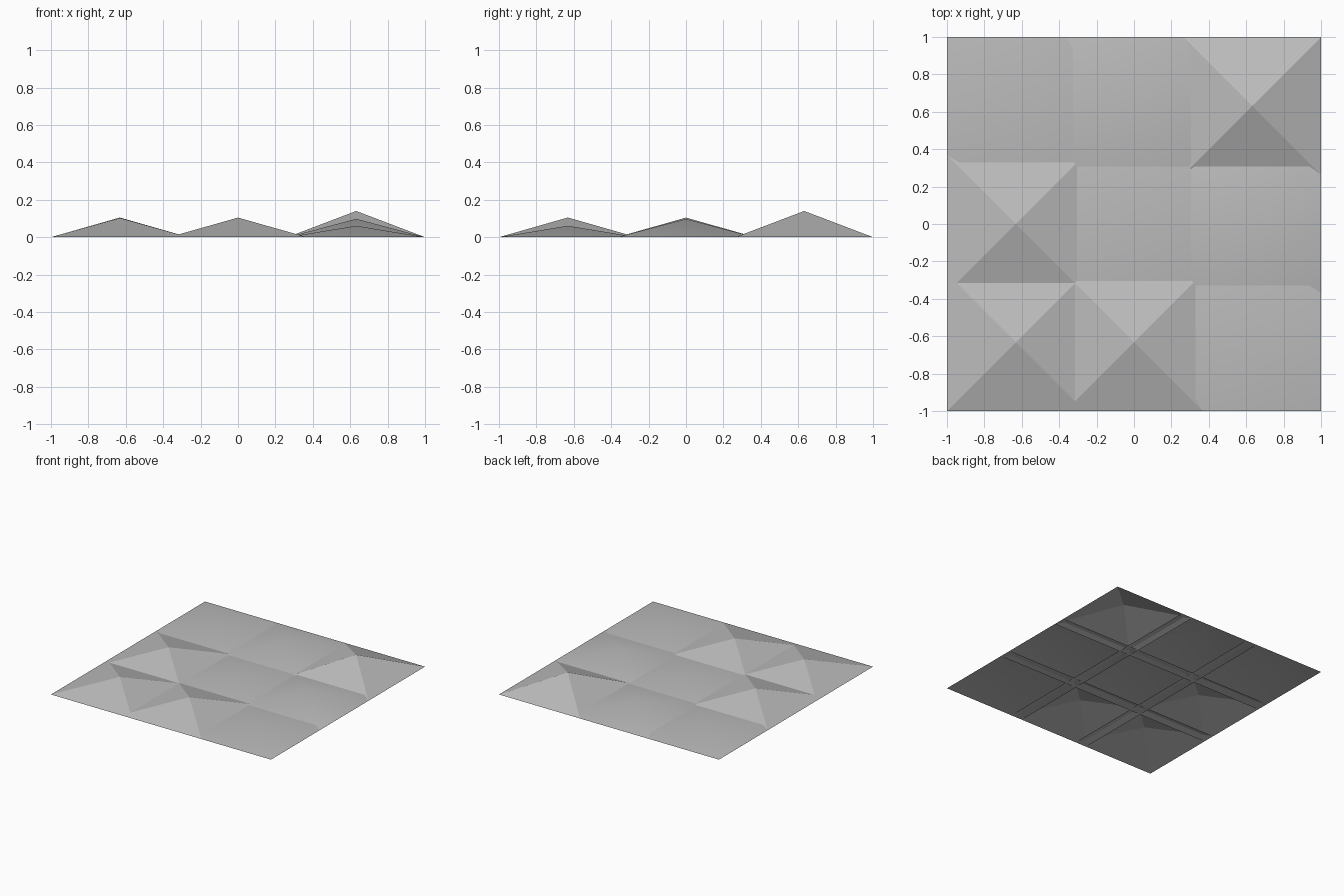
import bpy

cube = bpy.data.objects.get("Cube")
if cube:
    bpy.data.objects.remove(cube, do_unlink=True)

# Single plain grey
grey = bpy.data.materials.new("plain_grey")
grey.use_nodes = True
colour = (0.5, 0.5, 0.5, 1)
grey.diffuse_color = colour
grey.node_tree.nodes["Principled BSDF"].inputs["Base Color"].default_value = colour

HALF = 0.368          # half width of one panel
STEP = 1 - HALF       # spacing, so neighbouring panels overlap
FLAT_FROM = 0.1       # steeper panels keep crisp ridges

# Peak heights, front row first, each from -x to +x
HEIGHTS = [
    (0.103, 0.105, 0.061),
    (0.105, 0.066, 0.098),
    (0.062, 0.090, 0.140),
]


def pyramid_panel(name, x, y, height):
    """Open-bottomed square pyramid standing on the ground."""
    corners = [(-HALF, -HALF, 0), (HALF, -HALF, 0), (HALF, HALF, 0), (-HALF, HALF, 0)]
    sides = [(i, (i + 1) % 4, 4) for i in range(4)]
    mesh = bpy.data.meshes.new(name)
    mesh.from_pydata(corners + [(0, 0, height)], [], sides)
    mesh.materials.append(grey)
    for face in mesh.polygons:
        face.use_smooth = height < FLAT_FROM
    panel = bpy.data.objects.new(name, mesh)
    panel.location = (x, y, 0)
    bpy.context.collection.objects.link(panel)


# Three by three field of overlapping panels
for row, (depth, heights) in enumerate(zip(("front", "middle", "back"), HEIGHTS)):
    for col, (side, height) in enumerate(zip(("right", "centre", "left"), heights)):
        pyramid_panel(f"{depth}_{side}_panel", (col - 1) * STEP, (row - 1) * STEP, height)
